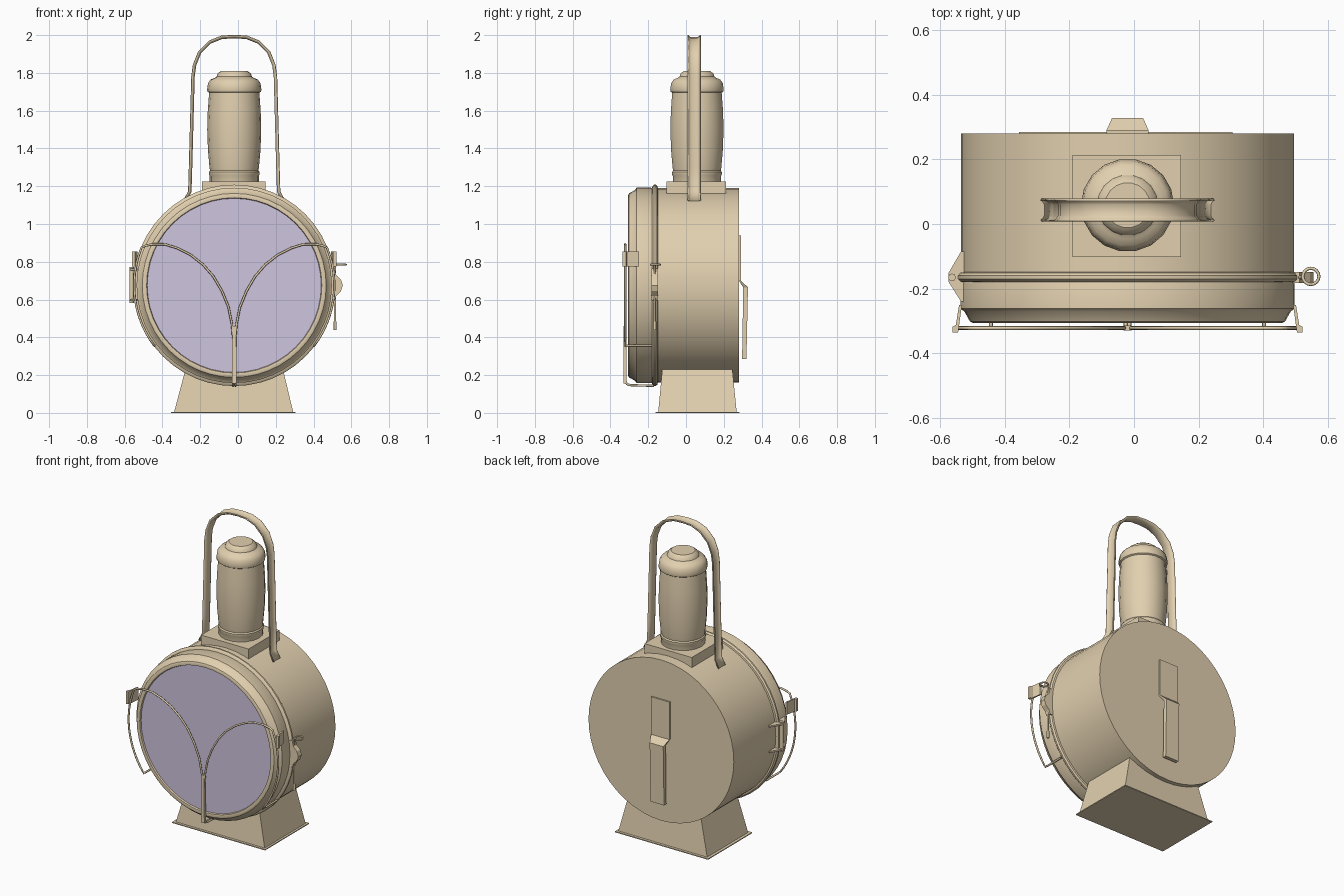
import bpy, bmesh, math
from mathutils import Vector

if "Cube" in bpy.data.objects:
    bpy.data.objects.remove(bpy.data.objects["Cube"])

CX, CZ = -0.02, 0.675      # lamp axis


def material(name, col):
    m = bpy.data.materials.new(name)
    m.diffuse_color = col
    m.use_nodes = True
    m.node_tree.nodes["Principled BSDF"].inputs["Base Color"].default_value = m.diffuse_color
    return m


TAN = material("tan_paint", (0.76, 0.63, 0.43, 1))
GLASS = material("violet_glass", (0.62, 0.56, 0.74, 1))


def finish(name, bm, mat=TAN, smooth=True):
    bmesh.ops.remove_doubles(bm, verts=bm.verts, dist=1e-5)
    bmesh.ops.recalc_face_normals(bm, faces=bm.faces)
    me = bpy.data.meshes.new(name)
    bm.to_mesh(me)
    bm.free()
    ob = bpy.data.objects.new(name, me)
    bpy.context.collection.objects.link(ob)
    me.materials.append(mat)
    if smooth:
        bpy.ops.object.select_all(action='DESELECT')
        bpy.context.view_layer.objects.active = ob
        ob.select_set(True)
        bpy.ops.object.shade_smooth_by_angle(angle=math.radians(35))
    return ob


def lathe(name, profile, centre, axis, steps, mat=TAN):
    """Spin (radius, position) pairs round the y or z axis."""
    bm = bmesh.new()
    pts = [(r, t, 0) if axis == 'Y' else (r, 0, t) for r, t in profile]
    vs = [bm.verts.new(Vector(p) + Vector(centre)) for p in pts]
    es = [bm.edges.new(p) for p in zip(vs, vs[1:])]
    ax = (0, 1, 0) if axis == 'Y' else (0, 0, 1)
    bmesh.ops.spin(bm, geom=vs + es, cent=centre, axis=ax,
                   angle=2 * math.pi, steps=steps)
    return finish(name, bm, mat)


def frustum(name, low, high):
    """Box between two rectangles (x0, x1, y0, y1, z)."""
    bm = bmesh.new()
    for x0, x1, y0, y1, z in (low, high):
        for x, y in ((x0, y0), (x1, y0), (x1, y1), (x0, y1)):
            bm.verts.new((x, y, z))
    bmesh.ops.convex_hull(bm, input=bm.verts)
    bmesh.ops.dissolve_limit(bm, angle_limit=0.01, verts=bm.verts, edges=bm.edges)
    return finish(name, bm, smooth=False)


def prism(name, outline, shift):
    """Extrude a planar outline of 3D points by a vector."""
    bm = bmesh.new()
    f = bm.faces.new([bm.verts.new(p) for p in outline])
    r = bmesh.ops.extrude_face_region(bm, geom=[f], use_keep_orig=True)
    bmesh.ops.translate(bm, vec=shift,
                        verts=[v for v in r['geom'] if isinstance(v, bmesh.types.BMVert)])
    return finish(name, bm, smooth=False)


def wire(name, points, radius, closed=False):
    cu = bpy.data.curves.new(name, 'CURVE')
    cu.dimensions = '3D'
    cu.bevel_depth = radius
    cu.bevel_resolution = 2
    cu.use_fill_caps = True
    sp = cu.splines.new('POLY')
    sp.points.add(len(points) - 1)
    for p, co in zip(sp.points, points):
        p.co = (*co, 1)
    sp.use_cyclic_u = closed
    sp.use_smooth = True
    cu.materials.append(TAN)
    ob = bpy.data.objects.new(name, cu)
    bpy.context.collection.objects.link(ob)
    return ob


# Drum, raised bead and door
AXIS = (CX, 0, CZ)
lathe("drum", [(0, 0.28), (0.515, 0.28), (0.515, -0.15), (0.46, -0.15)], AXIS, 'Y', 48)
lathe("rim_bead", [(0.51, -0.148), (0.525, -0.151), (0.533, -0.16), (0.533, -0.17),
                   (0.525, -0.178), (0.51, -0.181)], AXIS, 'Y', 48)
lathe("door_ring", [(0.51, -0.165), (0.517, -0.185), (0.517, -0.262), (0.505, -0.27),
                    (0.487, -0.302), (0.478, -0.306), (0.464, -0.304), (0.46, -0.292),
                    (0.46, -0.28)], AXIS, 'Y', 48)
lathe("lens", [(0, -0.294), (0.462, -0.294)], AXIS, 'Y', 48, GLASS)

# Foot
frustum("foot_flange", (-0.355, 0.305, -0.162, 0.284, 0), (-0.355, 0.305, -0.162, 0.284, 0.006))
frustum("foot", (-0.338, 0.292, -0.147, 0.268, 0.005), (-0.277, 0.237, -0.125, 0.245, 0.235))

# Chimney on its square seat
frustum("chimney_seat", (-0.19, 0.146, -0.102, 0.213, 1.16), (-0.19, 0.146, -0.102, 0.213, 1.225))
lathe("chimney", [(0.13, 1.2), (0.13, 1.255), (0.134, 1.262), (0.134, 1.275), (0.128, 1.282),
                  (0.131, 1.30), (0.139, 1.39), (0.143, 1.5), (0.14, 1.60), (0.133, 1.695),
                  (0.141, 1.70), (0.144, 1.71), (0.139, 1.745), (0.125, 1.765), (0.105, 1.773),
                  (0.094, 1.78), (0.088, 1.797), (0.07, 1.81), (0, 1.81)],
      (CX, 0.058, 0), 'Z', 18)

# Carrying handle: channel strip swept along a mirrored arch
half = [(0.255, 1.12), (0.229, 1.17), (0.225, 1.3), (0.212, 1.78), (0.204, 1.84),
        (0.178, 1.905), (0.125, 1.958), (0.065, 1.982)]
path = half + [(0, 1.986)] + [(-x, z) for x, z in reversed(half)]
section = [(0.014, -0.033), (0.007, -0.029), (0.0, -0.018), (0.0, 0.018), (0.007, 0.029), (0.014, 0.033)]
bm = bmesh.new()
rows = []
for i, (x, z) in enumerate(path):
    a, b = path[max(i - 1, 0)], path[min(i + 1, len(path) - 1)]
    t = Vector((b[0] - a[0], b[1] - a[1])).normalized()
    n = Vector((t.y, -t.x))
    rows.append([bm.verts.new((CX + x + n.x * o, 0.043 + y, z + n.y * o)) for o, y in section])
for r, s in zip(rows, rows[1:]):
    for j in range(len(section) - 1):
        bm.faces.new((r[j], r[j + 1], s[j + 1], s[j]))
handle = finish("handle", bm)
mod = handle.modifiers.new("thickness", 'SOLIDIFY')
mod.thickness = 0.006
mod.offset = 0

# Hanging bracket on the back: bent strip, narrower where it stands off
strip = [(0.28, 0.29, 0.94, 0.065), (0.28, 0.29, 0.70, 0.065), (0.303, 0.328, 0.665, 0.048),
         (0.297, 0.32, 0.285, 0.048)]
bm = bmesh.new()
rings = [[bm.verts.new((CX + sx * w, y, z)) for sx, y in ((-1, yi), (1, yi), (1, yo), (-1, yo))]
         for yi, yo, z, w in strip]
for a, b in zip(rings, rings[1:]):
    for j in range(4):
        k = (j + 1) % 4
        bm.faces.new((a[j], a[k], b[k], b[j]))
bm.faces.new(rings[0])
bm.faces.new(rings[-1])
finish("back_bracket", bm, smooth=False)

# Lens guard: two bent side wires and their clips
for side, s in (("left", -1), ("right", 1)):
    R, Y = 0.53, -0.322
    a0, a1 = math.asin(-0.32 / R), math.asin(0.2 / R)
    loop = []
    for i in range(13):
        a = a0 + (a1 - a0) * i / 12
        loop.append((CX + s * R * math.cos(a), Y, CZ + R * math.sin(a)))
    x, _, z = loop[0]
    start = [(x, -0.18, z), (x, -0.305, z), (x, -0.317, z + 0.003)]
    arc = [(0.47, 0.885), (0.43, 0.893), (0.365, 0.892), (0.30, 0.872), (0.23, 0.836),
           (0.165, 0.785), (0.11, 0.722), (0.065, 0.645), (0.03, 0.56), (0.012, 0.47),
           (0.006, 0.40), (0.006, 0.17)]
    wire("guard_wire_" + side, start + loop + [(CX + s * u, Y, v) for u, v in arc] +
         [(CX + s * 0.006, -0.312, 0.152), (CX + s * 0.006, -0.295, 0.147),
          (CX + s * 0.006, -0.17, 0.143)], 0.006)
    # clip tab bent round the wire
    out = [(0.512, -0.25), (0.524, -0.335), (0.496 + 0.045, -0.335), (0.541, -0.318),
           (0.531, -0.312), (0.521, -0.25)]
    prism("guard_clip_" + side, [(CX + s * u, y, 0.775) for u, y in out], (0, 0, 0.08))
frustum("guard_tie", (-0.032, -0.008, -0.33, -0.314, 0.155), (-0.03, -0.01, -0.33, -0.314, 0.46))

# Hinge on the left
for name, z in (("lower", 0.592), ("upper", 0.755)):
    prism("hinge_plate_" + name, [(-0.52, -0.24, z), (-0.535, -0.24, z), (-0.573, -0.18, z),
                                  (-0.573, -0.15, z), (-0.535, -0.085, z), (-0.52, -0.085, z)],
          (0, 0, 0.01))
wire("hinge_pin", [(-0.563, -0.165, 0.583), (-0.563, -0.165, 0.772)], 0.012)
frustum("hinge_leaf", (-0.555, -0.53, -0.185, -0.145, 0.6), (-0.555, -0.53, -0.185, -0.145, 0.758))

# Latch on the right: lobed plate, pin and pull ring
lobe = [(0.49, 0.595), (0.512, 0.595), (0.52, 0.62), (0.545, 0.645), (0.555, 0.675),
        (0.545, 0.705), (0.52, 0.73), (0.512, 0.765), (0.49, 0.765)]
prism("latch_plate", [(x, -0.182, z) for x, z in lobe], (0, 0.034, 0))
wire("latch_pin", [(0.52, -0.165, 0.785), (0.514, -0.165, 0.778), (0.514, -0.165, 0.48)], 0.006)
wire("latch_pin_tip", [(0.514, -0.165, 0.485), (0.514, -0.165, 0.44)], 0.008)
wire("pull_ring", [(0.547 + 0.025 * math.cos(i * math.pi / 8), -0.162 + 0.025 * math.sin(i * math.pi / 8), 0.785)
                   for i in range(16)], 0.005, closed=True)
